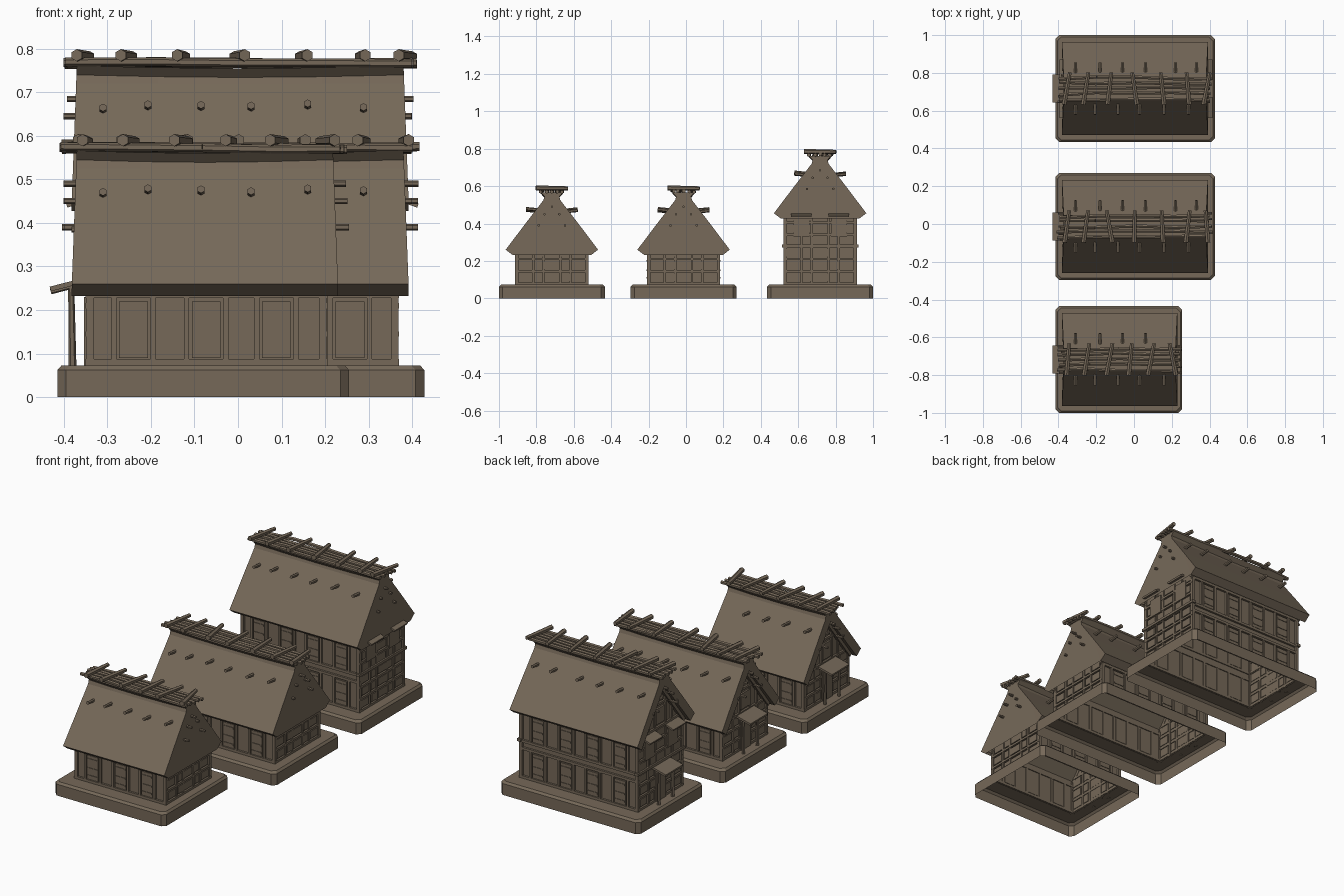
import bpy, bmesh, math, random
from mathutils import Vector, Matrix

if "Cube" in bpy.data.objects:
    bpy.data.objects.remove(bpy.data.objects["Cube"])

random.seed(4)
mat = bpy.data.materials.new("weathered brown")
mat.diffuse_color = (0.18, 0.14, 0.099, 1)
mat.use_nodes = True
mat.node_tree.nodes["Principled BSDF"].inputs["Base Color"].default_value = mat.diffuse_color


def finish(bm, name):
    bmesh.ops.recalc_face_normals(bm, faces=bm.faces[:])
    me = bpy.data.meshes.new(name)
    bm.to_mesh(me)
    bm.free()
    me.materials.append(mat)
    ob = bpy.data.objects.new(name, me)
    bpy.context.collection.objects.link(ob)


def box(bm, x, y, z, sx, sy, sz, rot=None):
    m = Matrix.Translation((x, y, z)) @ (rot or Matrix()) @ Matrix.Diagonal((sx, sy, sz, 1))
    bmesh.ops.create_cube(bm, size=1, matrix=m)


def pole(bm, a, b, r, r2=None, sides=6):
    a, b = Vector(a), Vector(b)
    d = b - a
    m = Matrix.Translation((a + b) / 2) @ d.to_track_quat('Z', 'Y').to_matrix().to_4x4()
    bmesh.ops.create_cone(bm, cap_ends=True, segments=sides, radius1=r, radius2=r2 or r,
                          depth=d.length, matrix=m)


def loops(bm, rings):
    vs = [[bm.verts.new(p) for p in r] for r in rings]
    n = len(rings[0])
    for a, b in zip(vs, vs[1:]):
        for i in range(n):
            bm.faces.new((a[i], a[(i + 1) % n], b[(i + 1) % n], b[i]))
    return vs


def house(tag, cy, base, wall, roof, ridge, lift, cross, wins):
    floors = 2 if lift else 1

    # stone base: chamfered open shell with a hole under the walls
    bm = bmesh.new()

    def octagon(x0, x1, h, c, z):
        pts = [(x0 + c, -h), (x1 - c, -h), (x1, -h + c), (x1, h - c),
               (x1 - c, h), (x0 + c, h), (x0, h - c), (x0, -h + c)]
        return [(x, cy + y, z) for x, y in pts]
    b0, b1 = base
    loops(bm, [octagon(b0, b1, .283, .02, 0), octagon(b0, b1, .283, .02, .062),
               octagon(b0 + .01, b1 - .01, .272, .02, .073),
               octagon(wall[0], wall[1], .185, .002, .073)])
    finish(bm, tag + "_base")

    # walls with gables, hollow and open below
    bm = bmesh.new()
    w0, w1 = wall
    prof = [(-.185, .07), (.185, .07), (.185, .265 + lift), (0, .5 + lift), (-.185, .265 + lift)]
    ends = [[bm.verts.new((x, cy + y, z)) for y, z in prof] for x in wall]
    for e in ends:
        bm.faces.new(e)
    for i, j in ((1, 2), (4, 0)):
        bm.faces.new((ends[0][i], ends[0][j], ends[1][j], ends[1][i]))
    finish(bm, tag + "_walls")

    # thatched roof with a flared ridge neck
    bm = bmesh.new()
    half = [(.21, .232), (.247, .260), (.145, .395), (.045, .525), (.04, .545), (.06, .566)]
    prof = half + [(-y, z) for y, z in reversed(half)] + [(0, .50)]
    rings = []
    for k in range(5):
        t = k / 4
        ring = []
        for y, z in prof:
            inset = .012 * max(0, (z - .25) / .32)
            x = roof[0] + inset + t * (roof[1] - roof[0] - 2 * inset)
            ring.append((x, cy + y, z + lift - .006 * math.sin(t * 3.14) * (z > .54)))
        rings.append(ring)
    vs = loops(bm, rings)
    bm.faces.new(vs[0])
    bm.faces.new(vs[-1])
    bmesh.ops.triangulate(bm, faces=[f for f in bm.faces if len(f.verts) > 4])
    finish(bm, tag + "_roof")

    # logs along the ridge and poles laid across it
    bm = bmesh.new()
    for k in range(5):
        y = cy - .055 + k * .0275
        xs = [ridge[0] + random.uniform(0, .02) + j * (ridge[1] - ridge[0] - .02) / 4 for j in range(5)]
        pts = [(x, y + random.uniform(-.007, .007), .572 + lift + random.uniform(-.004, .004)) for x in xs]
        for a, b in zip(pts, pts[1:]):
            pole(bm, a, b, .01)
    for x in cross:
        s = random.uniform(-.018, .018)
        pole(bm, (x - s, cy - .085, .59 + lift), (x + s, cy + .085, .588 + lift), .014, .011)
    finish(bm, tag + "_ridge_poles")

    # pegs on both slopes and purlin ends at the gables
    bm = bmesh.new()
    for s, xs in ((-1, (-.31, -.207, -.085, .03, .16, .288)), (1, (-.31, -.18, -.06, .06, .22, .33))):
        for x in xs:
            if x < roof[1] - .04:
                z = .472 + lift + random.uniform(-.008, .004)
                pole(bm, (x, cy + s * .06, z - .004), (x, cy + s * .138, z + .004), .009)
    for x, end, s in ((w0, roof[0] - .025, -1), (w1, roof[1] + .025, 1)):
        for y, z in ((-.07, .42), (.07, .42), (-.04, .48), (.04, .48), (0, .52)):
            e = end - s * random.uniform(0, .02)
            pole(bm, (x, cy + y, z + lift - .03), (e, cy + y, z + lift - .03), .007)
    for y in (-.1, .1):
        pole(bm, (w0, cy + y, .485 + lift - .1), (roof[0], cy + y, .485 + lift - .1), .007)
    finish(bm, tag + "_pegs")

    # timber frame on all four sides
    bm = bmesh.new()
    L, mx, top = w1 - w0, (w0 + w1) / 2, .255 + lift
    for x in wall:
        for y in (-.187, .187):
            box(bm, x, cy + y, (.07 + top) / 2, .018, .018, top - .07)
    for s in (-1, 1):
        for f in range(floors):
            z0 = .195 * f
            for z in (.08, .235):
                box(bm, mx, cy + s * .188, z + z0, L + .02, .016, .014)
            for wx in wins:
                for o in (-.045, .045):
                    box(bm, wx + o, cy + s * .188, .157 + z0, .012, .015, .15)
    for x, s in ((w0, -1), (w1, 1)):
        rails = [.08, .145, .21, .275] + ([.34, .405, .47] if lift else [])
        for z in rails:
            hw = min(.195, .195 - max(0, z - .265 - lift) * .78)
            box(bm, x + s * .003, cy, z, .014, 2 * hw, .012)
        box(bm, x + s * .003, cy, .40 + lift, .014, .16, .012)
        for y in (-.1, -.045, .045, .1):
            h = .5 + lift - abs(y) * 1.27 - .01
            box(bm, x + s * .002, cy + y, (.07 + h) / 2, .013, .012, h - .07)
        for t in (-1, 1):   # rafter boards under the thatch
            ang = Matrix.Rotation(-t * math.atan2(.268, .21), 4, 'X')
            box(bm, x + s * .008, cy + t * .1, .36 + lift, .02, .31, .018, ang)
        if lift:            # belt between storeys
            box(bm, x + s * .005, cy, .28, .022, .41, .014)
    finish(bm, tag + "_timber_frame")

    # shutters on the long walls and boards on the gable walls
    bm = bmesh.new()
    for s in (-1, 1):
        for f in range(floors):
            for wx in wins:
                z0 = .195 * f
                box(bm, wx, cy + s * .188, .155 + z0, .066, .012, .13)
                for z in (.11, .15, .2):
                    box(bm, wx, cy + s * .193, z + z0, .06, .008, .008)
    for x, s in ((w0, -1), (w1, 1)):
        for z in [.112, .178, .243] + ([.307, .372, .437] if lift else []):
            for y, w in ((-.143, .06), (-.072, .036), (0, .07), (.072, .036), (.143, .06)):
                box(bm, x + s * .002, cy + y + random.uniform(-.004, .004), z, .01, w, .04)
        box(bm, x + s * .003, cy, .335 + lift, .012, .07, .085)
        if lift:
            for y in (-.1, .1):
                box(bm, x + s * .006, cy + y, .38, .014, .085, .1)
    finish(bm, tag + "_shutters")

    # small window awnings on the tall house
    if lift:
        bm = bmesh.new()
        for x, s in ((w0, -1), (w1, 1)):
            for y in (-.1, .1):
                box(bm, x + s * .025, cy + y, .45, .06, .11, .01, Matrix.Rotation(s * .35, 4, 'Y'))
        finish(bm, tag + "_window_awnings")

    # porch over the left door
    bm = bmesh.new()
    box(bm, w0 - .045, cy, .26, .095, .15, .011, Matrix.Rotation(-.25, 4, 'Y'))
    for y in (-.06, .06):
        pole(bm, (-.38, cy + y, .07), (-.383, cy + y, .255), .009, .007)
        pole(bm, (w0, cy + y, .265), (-.43, cy + y, .242), .006)
    box(bm, w0 - .006, cy, .15, .016, .08, .16)
    finish(bm, tag + "_porch")


long_cross = (-.355, -.255, -.13, .003, .15, .285, .385)
short_cross = (-.35, -.25, -.13, -.02, .09, .205)
four = (-.24, -.073, .088, .257)
house("small_house", -.717, (-.415, .255), (-.34, .195), (-.382, .23), (-.412, .252), 0, short_cross, four[:3])
house("middle_house", -.013, (-.415, .428), (-.34, .36), (-.382, .392), (-.412, .418), 0, long_cross, four)
house("tall_house", .717, (-.415, .428), (-.34, .36), (-.382, .392), (-.412, .418), .195, long_cross, four)
